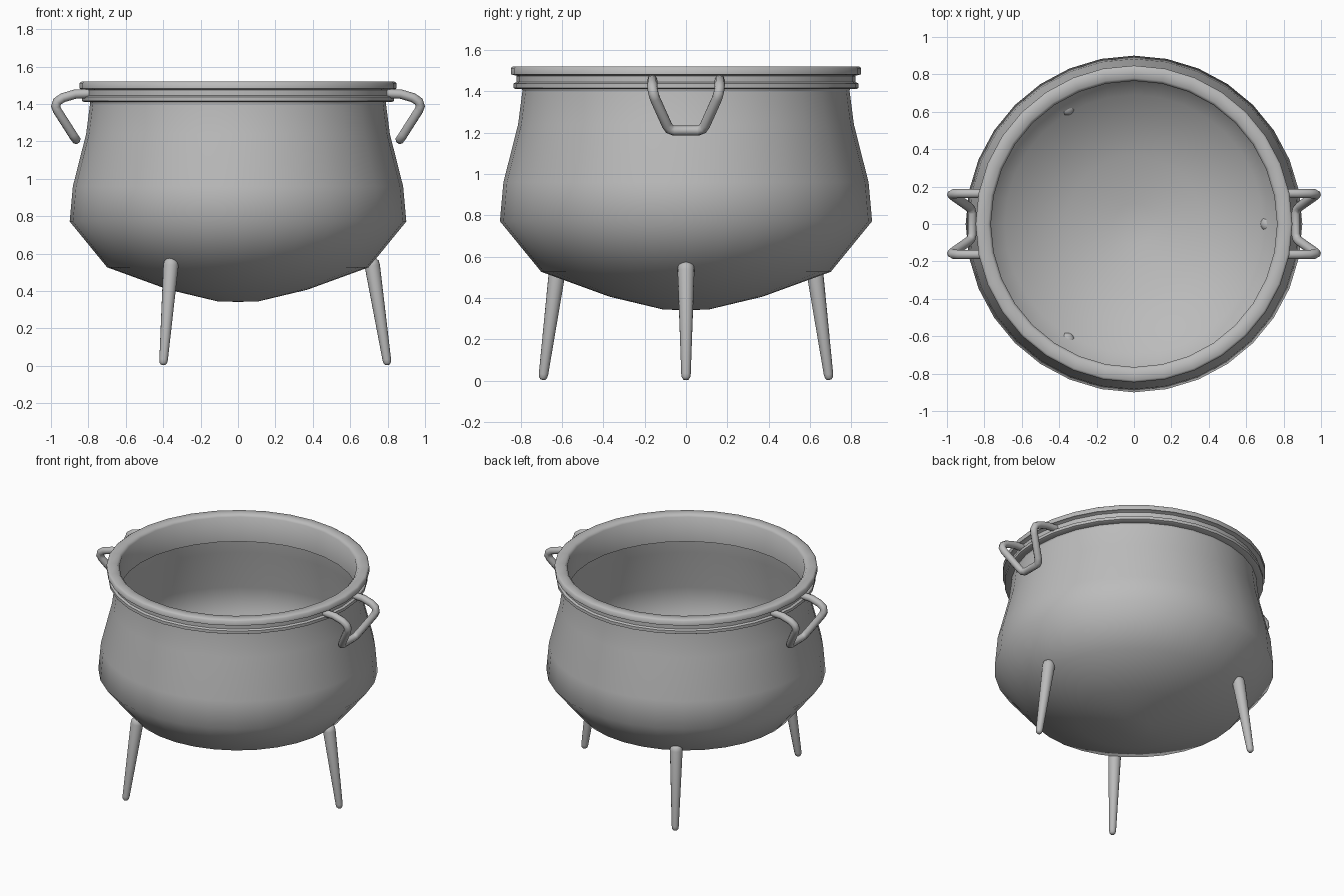
import bpy, bmesh, math
from mathutils import Vector, Matrix

if "Cube" in bpy.data.objects:
    bpy.data.objects.remove(bpy.data.objects["Cube"])

iron = bpy.data.materials.new("cast iron grey")
iron.diffuse_color = (0.5, 0.5, 0.5, 1)
iron.use_nodes = True
iron.node_tree.nodes["Principled BSDF"].inputs["Base Color"].default_value = iron.diffuse_color


def lathe(name, profile, sides, closed=False, angle=60, matrix=Matrix()):
    """Revolve (radius, height) points around z."""
    bm = bmesh.new()
    rings = []
    for r, z in profile:
        if r == 0:
            rings.append([bm.verts.new((0, 0, z))] * sides)
        else:
            rings.append([bm.verts.new((r * math.cos(2 * math.pi * i / sides),
                                        r * math.sin(2 * math.pi * i / sides), z))
                          for i in range(sides)])
    pairs = list(zip(rings, rings[1:]))
    if closed:
        pairs.append((rings[-1], rings[0]))
    for a, b in pairs:
        for i in range(sides):
            j = (i + 1) % sides
            corners = list(dict.fromkeys((a[i], a[j], b[j], b[i])))
            bm.faces.new(corners)
    bmesh.ops.recalc_face_normals(bm, faces=bm.faces)
    bm.transform(matrix)
    mesh = bpy.data.meshes.new(name)
    bm.to_mesh(mesh)
    bm.free()
    ob = bpy.data.objects.new(name, mesh)
    bpy.context.collection.objects.link(ob)
    finish(ob, angle)


def finish(ob, angle):
    ob.data.materials.clear()
    ob.data.materials.append(iron)
    bpy.ops.object.select_all(action='DESELECT')
    ob.select_set(True)
    bpy.context.view_layer.objects.active = ob
    bpy.ops.object.shade_smooth_by_angle(angle=math.radians(angle))


# Thin bellied bowl: outer wall up, inner wall back down
outer = [(0, 0.342), (0.11, 0.345), (0.37, 0.407), (0.70, 0.527), (0.90, 0.772),
         (0.883, 0.96), (0.812, 1.24), (0.79, 1.41), (0.787, 1.48)]
inner = [(0.768, 1.48), (0.77, 1.41), (0.793, 1.24), (0.863, 0.96), (0.878, 0.78),
         (0.69, 0.548), (0.365, 0.428), (0.11, 0.366), (0, 0.363)]
lathe("pot_body", outer + inner, 32)

# Rim lip with its inner sleeve
lathe("rim", [(0.765, 1.33), (0.765, 1.505), (0.78, 1.521), (0.835, 1.521), (0.847, 1.513),
              (0.847, 1.482), (0.82, 1.476), (0.80, 1.46), (0.78, 1.33)], 32, True, 70)

# Collar band under the rim
lathe("collar_band", [(0.775, 1.475), (0.82, 1.475), (0.82, 1.445), (0.835, 1.438),
                      (0.835, 1.417), (0.825, 1.412), (0.775, 1.412)], 32, True, 50)

# Three tapered, splayed legs with rounded ends
foot, top = Vector((0.80, 0, 0.004)), Vector((0.712, 0, 0.575))
axis = top - foot
L = axis.length
leg_profile = [(0, 0), (0.012, 0.002), (0.02, 0.012), (0.023, 0.03), (0.041, L - 0.04),
               (0.038, L - 0.018), (0.024, L - 0.003), (0, L)]
tilt = Matrix.Translation(foot) @ Vector((0, 0, 1)).rotation_difference(axis).to_matrix().to_4x4()
for k, name in enumerate(("right_leg", "back_leg", "front_leg")):
    lathe(name, leg_profile, 16, matrix=Matrix.Rotation(k * math.tau / 3, 4, 'Z') @ tilt)

# Bent rod handles on both sides
half = [(0.79, 0.163, 1.456), (0.87, 0.163, 1.453), (0.935, 0.163, 1.434), (0.966, 0.162, 1.414),
        (0.975, 0.157, 1.388), (0.966, 0.15, 1.365), (0.885, 0.093, 1.238),
        (0.872, 0.08, 1.218), (0.866, 0.058, 1.21)]
path = half + [(x, -y, z) for x, y, z in reversed(half)]
for side, name in ((1, "right_handle"), (-1, "left_handle")):
    curve = bpy.data.curves.new(name, 'CURVE')
    curve.dimensions = '3D'
    curve.bevel_depth = 0.025
    curve.bevel_resolution = 2
    curve.use_fill_caps = True
    spline = curve.splines.new('POLY')
    spline.points.add(len(path) - 1)
    for p, (x, y, z) in zip(spline.points, path):
        p.co = (x * side, y * side, z, 1)
    ob = bpy.data.objects.new(name, curve)
    bpy.context.collection.objects.link(ob)
    bpy.ops.object.select_all(action='DESELECT')
    ob.select_set(True)
    bpy.context.view_layer.objects.active = ob
    bpy.ops.object.convert(target='MESH')
    finish(bpy.context.view_layer.objects.active, 60)
